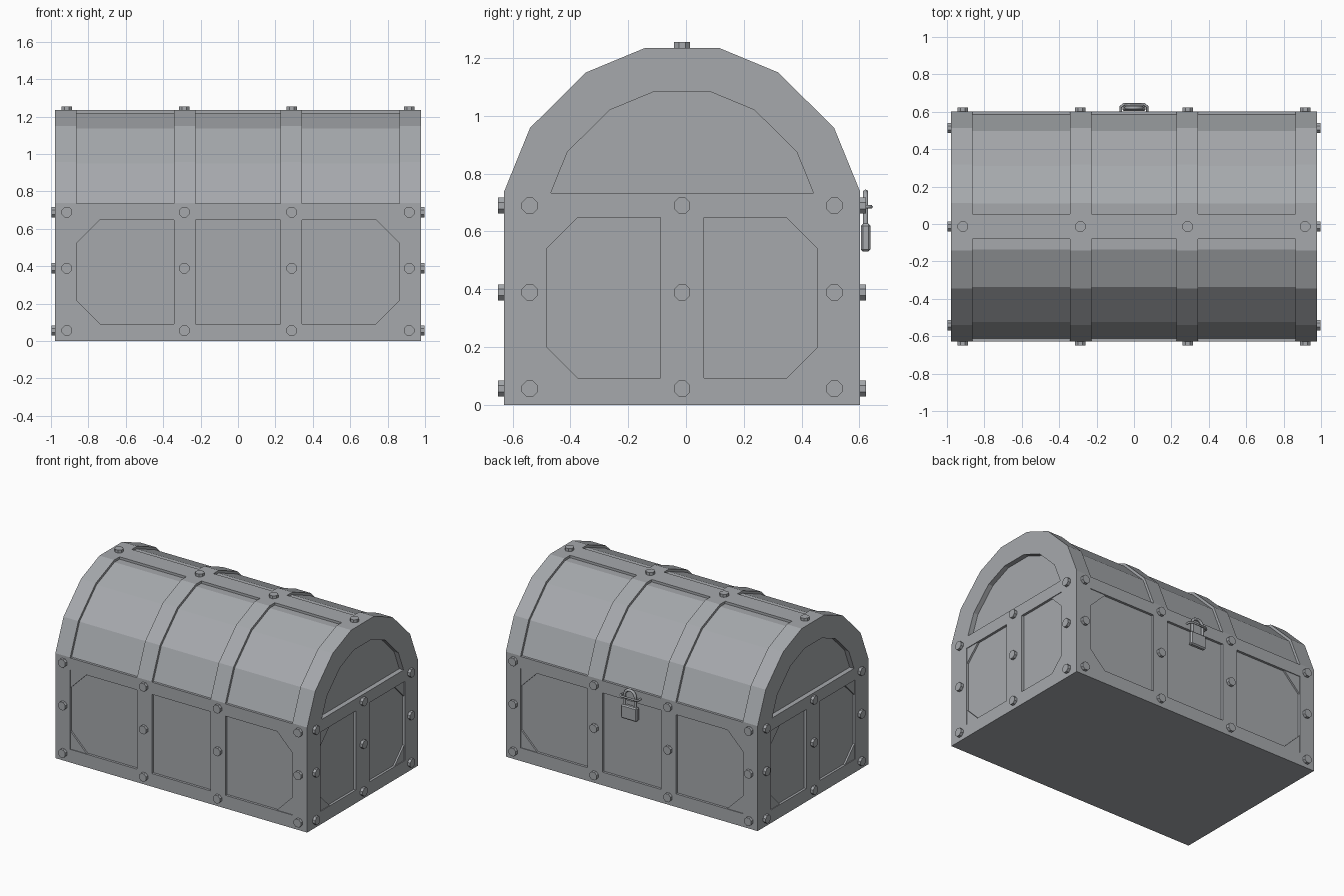
import bpy
import math
from mathutils import Matrix, Vector

if "Cube" in bpy.data.objects:
    bpy.data.objects.remove(bpy.data.objects["Cube"], do_unlink=True)

CY = -0.0135            # depth centre of the chest body
HX, HY = 0.978, 0.616   # half length and half depth
ARC_Z = 0.62            # centre height of the arched lid
ARCH = [(0.616, 0.117), (0.526, 0.338), (0.332, 0.53), (0.127, 0.615)]
DEPTH = 0.017
PANEL_Z = (0.092, 0.648)
END_Y, END_STRAP = 0.467, 0.075
FRONT_PANELS = [(-0.863, -0.343), (-0.228, 0.228), (0.343, 0.863)]

grey = bpy.data.materials.new("iron_grey")
grey.use_nodes = True
COLOUR = (0.38, 0.395, 0.415, 1.0)
grey.diffuse_color = COLOUR
grey.node_tree.nodes["Principled BSDF"].inputs["Base Color"].default_value = COLOUR


def add_object(name, data):
    obj = bpy.data.objects.new(name, data)
    bpy.context.scene.collection.objects.link(obj)
    if grey.name not in data.materials:
        data.materials.append(grey)
    return obj


def prism(name, outline, place, low, high):
    """Extrude a 2D outline; place(a, b, t) maps it into space."""
    n = len(outline)
    verts = [place(a, b, t) for t in (low, high) for a, b in outline]
    faces = [list(range(n))[::-1], list(range(n, 2 * n))]
    faces += [[i, (i + 1) % n, (i + 1) % n + n, i + n] for i in range(n)]
    mesh = bpy.data.meshes.new(name)
    mesh.from_pydata(verts, [], faces)
    # Turn the shell outwards whichever way the outline runs
    volume = sum(t.normal.dot(t.center) * t.area for t in mesh.polygons)
    if volume_sign(mesh) < 0:
        mesh.flip_normals()
    return add_object(name, mesh)


def volume_sign(mesh):
    origin = sum((v.co for v in mesh.vertices), Vector()) / len(mesh.vertices)
    return sum(p.normal.dot(p.center - origin) * p.area for p in mesh.polygons)


def along_x(a, b, t):
    return (t, a + CY, b)


def along_y(a, b, t):
    return (a, t + CY, b)


def rect(a0, a1, b0, b1):
    return [(a0, b0), (a1, b0), (a1, b1), (a0, b1)]


def arch(scale, side=1):
    return [(side * y * scale, ARC_Z + z * scale) for y, z in ARCH]


def bake(obj):
    """Replace an object's modifiers or curve with a plain mesh."""
    graph = bpy.context.evaluated_depsgraph_get()
    mesh = bpy.data.meshes.new_from_object(obj.evaluated_get(graph))
    name = obj.name
    bpy.data.objects.remove(obj, do_unlink=True)
    return add_object(name, mesh)


# Chest shell: one arched prism
right_half = [(HY, 0)] + arch(1)
outline = right_half + [(-y, z) for y, z in reversed(right_half)]
shell = prism("chest_shell", outline, along_x, -HX, HX)

# Panel recesses on the long sides, the lid and both ends
cutters = []
for side in (-1, 1):
    inner = arch(1 - DEPTH / ARC_Z, side)
    top_z = inner[-1][1]
    strap = side * 0.068
    lid_cut = inner + [(strap, top_z), (strap, 1.4)] + arch(1.15, side)[::-1]
    lid_cut[-1] = (side * 0.75, inner[0][1])
    y_span = sorted((side * (HY - DEPTH), side * (HY + 0.1)))
    for x0, x1 in FRONT_PANELS:
        cutters.append(prism("cutter", lid_cut, along_x, x0, x1))
        cutters.append(prism("cutter", rect(x0, x1, *PANEL_Z), along_y, *y_span))

    x_span = sorted((side * (HX - DEPTH), side * (HX + 0.1)))
    for a, b in ((-END_Y, -END_STRAP), (END_STRAP, END_Y)):
        cutters.append(prism("cutter", rect(a, b, *PANEL_Z), along_x, *x_span))
    window = arch(0.754)
    window[0] = (0.454, 0.733)
    window += [(-y, z) for y, z in reversed(window)]
    x_span = sorted((side * (HX - 2 * DEPTH), side * (HX + 0.1)))
    cutters.append(prism("cutter", window, along_x, *x_span))

for cutter in cutters:
    mod = shell.modifiers.new("recess", "BOOLEAN")
    mod.operation = "DIFFERENCE"
    mod.solver = "EXACT"
    mod.object = cutter
shell = bake(shell)
for cutter in cutters:
    bpy.data.objects.remove(cutter, do_unlink=True)

# Triangular corner braces inside the outer panels
for side in (-1, 1):
    for across in (-1, 1):
        for z, up in ((PANEL_Z[0], 1), (PANEL_Z[1], -1)):
            for name, edge, leg, face, place in (
                    ("side_brace", 0.863, 0.125, HY, along_y),
                    ("end_brace", END_Y, 0.106, HX, along_x)):
                a = across * edge
                tri = [(a, z), (a - across * leg, z), (a, z + up * leg)]
                span = sorted((side * (face - 0.03), side * (face - 0.005)))
                prism(name, tri, place, *span)

# Octagonal rivets
octagon = [(0.03 * math.cos(a), 0.03 * math.sin(a))
           for a in (math.pi * (k + 0.5) / 4 for k in range(8))]
RIVET_X = (-0.915, -0.287, 0.287, 0.915)
RIVET_Z = (0.056, 0.389, 0.689)


def rivet(position, normal):
    obj = prism("rivet", octagon, lambda a, b, t: (a, b, t), -0.02, 0.02)
    turn = Vector(normal).to_track_quat("Z", "Y").to_matrix().to_4x4()
    obj.data.transform(Matrix.Translation(position) @ turn)


for side in (-1, 1):
    for z in RIVET_Z:
        for x in RIVET_X:
            rivet((x, CY + side * HY, z), (0, side, 0))
        for y in (-0.527, 0, 0.527):
            rivet((side * HX, CY + y, z), (side, 0, 0))
for x in RIVET_X:
    rivet((x, CY, ARC_Z + ARCH[-1][1]), (0, 0, 1))


def tube(name, points, radius):
    curve = bpy.data.curves.new(name, "CURVE")
    curve.dimensions = "3D"
    curve.bevel_depth = radius
    curve.bevel_resolution = 1
    curve.use_fill_caps = True
    line = curve.splines.new("POLY")
    line.points.add(len(points) - 1)
    for point, co in zip(line.points, points):
        point.co = (*co, 1)
    return bake(add_object(name, curve))


# Padlock hanging on the back
LOCK_Y = HY + 0.019
body = prism("padlock_body", rect(-0.062, 0.062, 0.53, 0.627), along_y,
             LOCK_Y - 0.017, LOCK_Y + 0.017)
bevel = body.modifiers.new("soft_edges", "BEVEL")
bevel.width = 0.008
bevel.segments = 1
bake(body)

arc = [(0.042 * math.cos(a), 0.693 + 0.042 * math.sin(a))
       for a in (math.pi * k / 8 for k in range(9))]
loop = [(0.042, 0.615)] + arc + [(-0.042, 0.615)]
tube("padlock_shackle", [(x, LOCK_Y + CY, z) for x, z in loop], 0.01)

staple = [(0.07, HY - 0.01), (0.07, HY + 0.025), (0.055, HY + 0.037)]
staple += [(-x, y) for x, y in reversed(staple)]
tube("lock_staple", [(x, y + CY, 0.685) for x, y in staple], 0.007)
